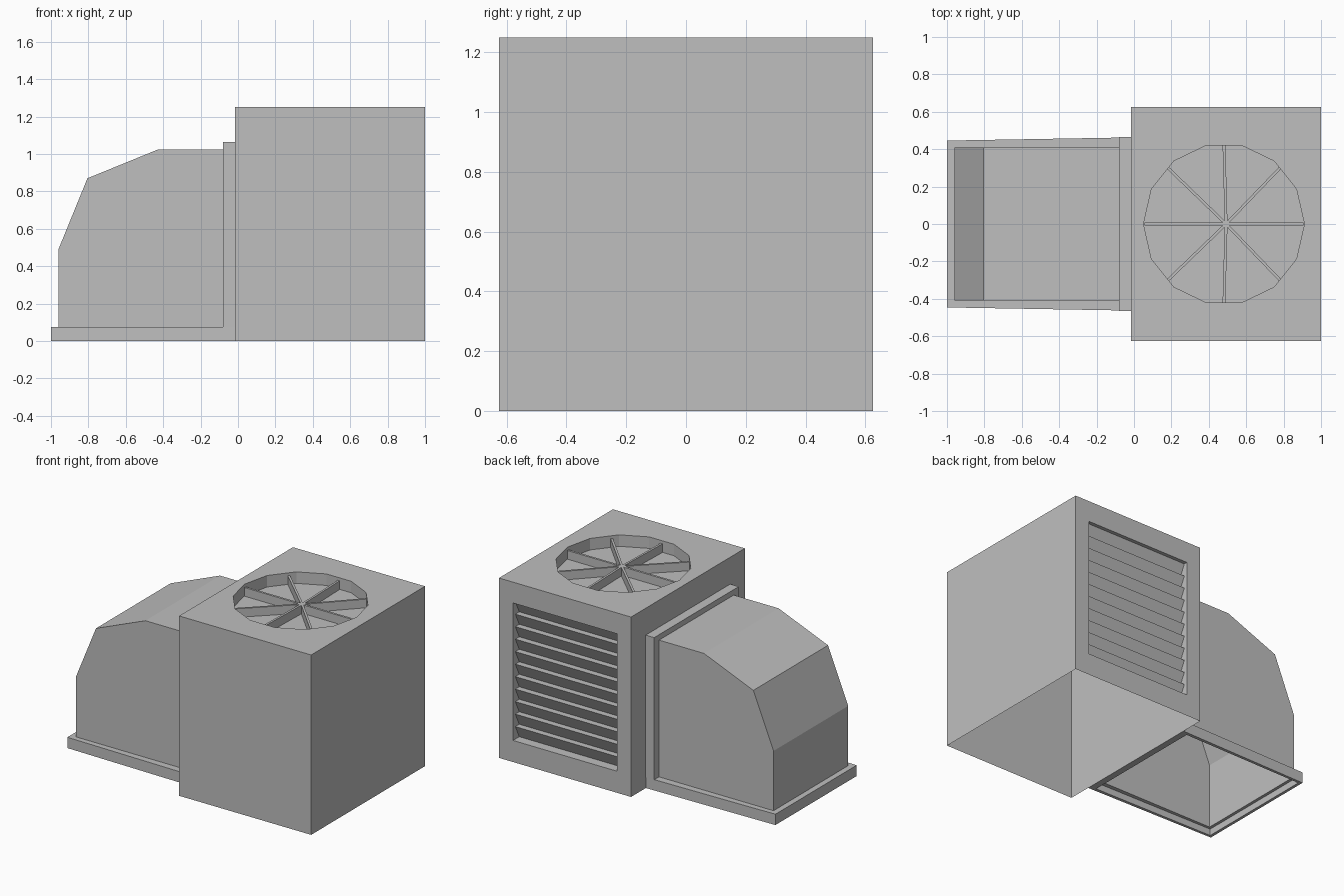
import bpy, bmesh, math
from mathutils import Vector, Matrix

if "Cube" in bpy.data.objects:
    bpy.data.objects.remove(bpy.data.objects["Cube"])

metal = bpy.data.materials.new("grey_metal")
metal.use_nodes = True
grey = (0.52, 0.52, 0.52, 1)
metal.diffuse_color = grey
metal.node_tree.nodes["Principled BSDF"].inputs["Base Color"].default_value = grey


def finish(name, bm, recalc=True):
    bmesh.ops.remove_doubles(bm, verts=bm.verts, dist=0.0001)
    if recalc:
        bmesh.ops.recalc_face_normals(bm, faces=bm.faces)
    mesh = bpy.data.meshes.new(name)
    bm.to_mesh(mesh)
    bm.free()
    mesh.materials.append(metal)
    obj = bpy.data.objects.new(name, mesh)
    bpy.context.collection.objects.link(obj)
    return obj


def loft(bm, rings, closed=False):
    """Join rings of points with quads; returns the vertex rings."""
    rings = [[bm.verts.new(p) for p in r] for r in rings]
    pairs = list(zip(rings, rings[1:]))
    if closed:
        pairs.append((rings[-1], rings[0]))
    for a, b in pairs:
        n = len(a)
        for i in range(n):
            j = (i + 1) % n
            bm.faces.new((a[i], a[j], b[j], b[i]))
    return rings


def rect_xy(x0, x1, w0, w1, z):
    return [(x0, -w0, z), (x1, -w1, z), (x1, w1, z), (x0, w0, z)]


def rect_xz(x0, x1, z0, z1, y):
    return [(x0, y, z0), (x1, y, z0), (x1, y, z1), (x0, y, z1)]


# Main casing: open underneath, round fan recess on top, louvre recess at back
X0, X1, W, H = -0.015, 1.0, 0.625, 1.25
LX0, LX1, LZ0, LZ1 = 0.093, 0.892, 0.15, 1.105
FAN, R, FLOOR, SIDES = Vector((0.481, 0, 0)), 0.43, 1.17, 14
LIP, DEEP = 0.025, 0.068

bm = bmesh.new()
low, top = rect_xy(X0, X1, W, W, 0), rect_xy(X0, X1, W, W, H)
low_v, top_v = loft(bm, [low, top])
back = bm.faces.get((low_v[2], low_v[3], top_v[3], top_v[2]))
bm.faces.remove(back)
circle = [FAN + Vector((R * math.cos(a), R * math.sin(a), 0))
          for a in (math.tau * i / SIDES for i in range(SIDES))]
rim, floor = loft(bm, [[p + Vector((0, 0, z)) for p in circle] for z in (H, FLOOR)])
bm.faces.new(floor)
edges = [bm.edges.get((r[i], r[(i + 1) % len(r)])) for r in (rim, top_v) for i in range(len(r))]
bmesh.ops.triangle_fill(bm, edges=edges, use_beauty=True, normal=(0, 0, 1))
loft(bm, [rect_xz(X0, X1, 0, H, W),
          rect_xz(LX0, LX1, LZ0, LZ1, W),
          rect_xz(LX0, LX1, LZ0, LZ1, W - DEEP)])
finish("casing", bm)

# Louvre slats: sawtooth sheet across the back recess
bm = bmesh.new()
COUNT = 11
pitch = (LZ1 - LZ0) / COUNT
saw = []
for i in range(COUNT):
    z = LZ1 - i * pitch
    saw += [(W - LIP, z), (W - DEEP, z - pitch)]
saw.append((W - LIP, LZ0))
for (ya, za), (yb, zb) in zip(saw, saw[1:]):
    bm.faces.new([bm.verts.new(p) for p in
                  ((LX1, ya, za), (LX1, yb, zb), (LX0, yb, zb), (LX0, ya, za))])
finish("louvre_slats", bm, recalc=False)

# Fan guard: eight thin spokes from the hub to the rim
bm = bmesh.new()
hub = Vector(((X0 + X1) / 2, 0, 0))
for i in range(8):
    a = math.tau * i / 8
    end = FAN + Vector((math.cos(a), math.sin(a), 0)) * 0.424
    span = end - hub
    place = (Matrix.Translation((hub + end) / 2 + Vector((0, 0, FLOOR + 0.03)))
             @ Matrix.Rotation(math.atan2(span.y, span.x), 4, 'Z')
             @ Matrix.Diagonal((span.length, 0.015, 0.06, 1)))
    bmesh.ops.create_cube(bm, size=1, matrix=place)
finish("fan_spokes", bm)

# Duct hood: angled shell, open underneath
D = 0.41
profile = [(X0, 0.075), (-0.96, 0.075), (-0.96, 0.49), (-0.805, 0.87), (-0.425, 1.025), (X0, 1.025)]
bm = bmesh.new()
left, right = ([bm.verts.new((x, y, z)) for x, z in profile] for y in (-D, D))
bm.faces.new(left)
bm.faces.new(right)
for i in range(1, len(profile) - 1):
    bm.faces.new((left[i], left[i + 1], right[i + 1], right[i]))
finish("duct_hood", bm)

# Base flange: slightly tapered frame with a stepped underside
bm = bmesh.new()
T = 0.075
loft(bm, [rect_xy(-1, X0, 0.446, 0.463, 0),
          rect_xy(-1, X0, 0.446, 0.463, T),
          rect_xy(-0.96, -0.08, D, D, T),
          rect_xy(-0.96, -0.08, D, D, 0.045),
          rect_xy(-0.98, -0.06, 0.428, 0.44, 0.045),
          rect_xy(-0.98, -0.06, 0.428, 0.44, 0)], closed=True)
finish("base_flange", bm)

# Upright flange: arch-shaped frame where the duct meets the casing
bm = bmesh.new()
O = 0.464
arch = [(-O, T), (-O, 1.063), (O, 1.063), (O, T), (D, T), (D, 1.025), (-D, 1.025), (-D, T)]
near, far = loft(bm, [[(x, y, z) for y, z in arch] for x in (-0.08, X0)])
bm.faces.new(near)
bm.faces.new(far)
finish("upright_flange", bm)
